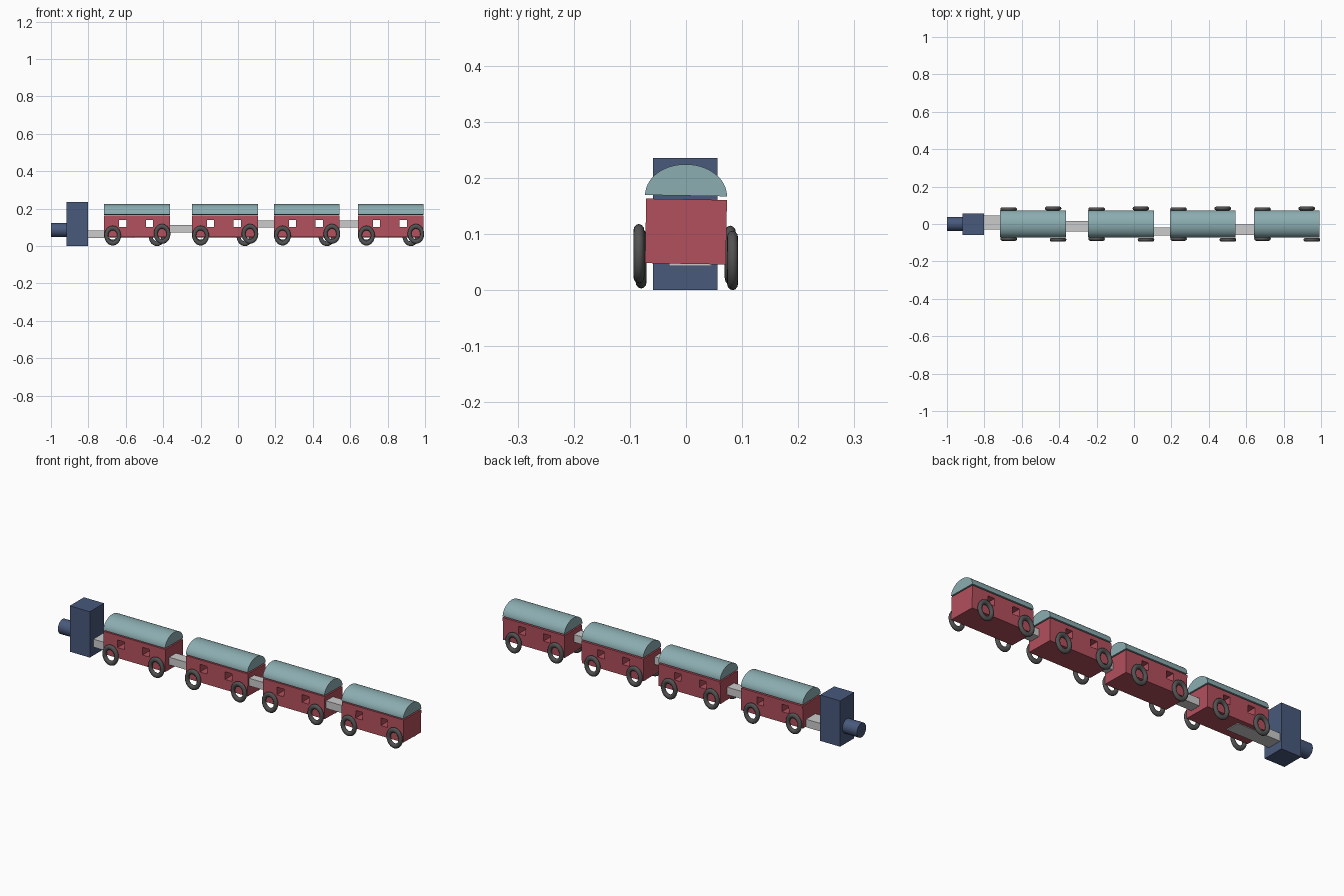
import bpy, bmesh, math
from mathutils import Matrix, Vector

if "Cube" in bpy.data.objects:
    bpy.data.objects.remove(bpy.data.objects["Cube"])

TILT = math.radians(-1.0)  # the carriages lean very slightly


def material(name, rgb):
    m = bpy.data.materials.new(name)
    m.diffuse_color = (*rgb, 1)
    m.use_nodes = True
    m.node_tree.nodes["Principled BSDF"].inputs["Base Color"].default_value = m.diffuse_color
    return m


RED = material("red_paint", (0.45, 0.08, 0.11))
TEAL = material("teal_paint", (0.26, 0.42, 0.44))
NAVY = material("navy_paint", (0.065, 0.10, 0.20))
RUBBER = material("dark_rubber", (0.085, 0.085, 0.085))


def finish(name, bm, mat=None, smooth=False):
    bmesh.ops.recalc_face_normals(bm, faces=bm.faces)
    me = bpy.data.meshes.new(name)
    bm.to_mesh(me)
    bm.free()
    ob = bpy.data.objects.new(name, me)
    bpy.context.collection.objects.link(ob)
    if mat:
        me.materials.append(mat)
    if smooth:
        bpy.ops.object.select_all(action='DESELECT')
        ob.select_set(True)
        bpy.context.view_layer.objects.active = ob
        bpy.ops.object.shade_smooth_by_angle(angle=math.radians(35))
    return ob


def add_box(bm, lo, hi):
    lo, hi = Vector(lo), Vector(hi)
    bmesh.ops.create_cube(bm, size=1, matrix=Matrix.Translation((lo + hi) / 2)
                          @ Matrix.Diagonal((*(hi - lo), 1)))


def box(name, lo, hi, mat=None):
    bm = bmesh.new()
    add_box(bm, lo, hi)
    return finish(name, bm, mat)


def lean(ob, z):
    ob.data.transform(Matrix.Translation((0, 0, z)) @ Matrix.Rotation(TILT, 4, 'X')
                      @ Matrix.Translation((0, 0, -z)))


def car_body(name, x):
    # solid body with two window tunnels
    body = box(name, (x, -0.072, 0.047), (x + 0.352, 0.072, 0.162), RED)
    bm = bmesh.new()
    for wx in (0.080, 0.223):
        add_box(bm, (x + wx, -0.2, 0.101), (x + wx + 0.039, 0.2, 0.140))
    cutter = finish(name + "_window_cutter", bm)
    cutter.hide_render = True
    cutter.hide_viewport = True
    lean(body, 0.105)
    cut = body.modifiers.new("windows", 'BOOLEAN')
    cut.operation = 'DIFFERENCE'
    cut.solver = 'EXACT'
    cut.object = cutter


def car_roof(name, x):
    # half-ellipse arch swept along the carriage
    bm = bmesh.new()
    n = 28
    arc = [bm.verts.new((x, 0.073 * math.cos(math.pi * i / n),
                         0.1685 + 0.056 * math.sin(math.pi * i / n))) for i in range(n + 1)]
    face = bm.faces.new(arc)
    ext = bmesh.ops.extrude_face_region(bm, geom=[face], use_keep_orig=True)
    verts = [v for v in ext["geom"] if isinstance(v, bmesh.types.BMVert)]
    bmesh.ops.translate(bm, vec=(0.352, 0, 0), verts=verts)
    lean(finish(name, bm, TEAL, True), 0.1685)


def wheel(name, centre):
    # ring-shaped tyre, slightly taller than wide
    bpy.ops.mesh.primitive_torus_add(major_segments=36, minor_segments=12,
                                     major_radius=0.034, minor_radius=0.0105)
    ob = bpy.context.object
    ob.name = name
    ob.data.transform(Matrix.Translation(centre) @ Matrix.Diagonal((1, 0.95, 1.19, 1))
                      @ Matrix.Rotation(math.pi / 2, 4, 'X'))
    ob.data.materials.append(RUBBER)
    bpy.ops.object.shade_smooth_by_angle(angle=math.radians(40))


# engine: tall cab with a round nose
box("engine_cab", (-0.917, -0.059, 0), (-0.803, 0.056, 0.236), NAVY)
bm = bmesh.new()
bmesh.ops.create_cone(bm, cap_ends=True, segments=32, radius1=0.037, radius2=0.037, depth=0.10,
                      matrix=Matrix.Translation((-0.95, 0, 0.086))
                      @ Matrix.Rotation(math.pi / 2, 4, 'Y'))
finish("engine_nose", bm, NAVY, True)

# carriages
WHEELS = {"near_front": (0.046, -0.080, 0.056), "near_rear": (0.310, -0.084, 0.065),
          "far_front": (0.046, 0.079, 0.062), "far_rear": (0.283, 0.083, 0.053)}
for i, x in enumerate((-0.716, -0.246, 0.192, 0.641), 1):
    car_body(f"carriage_{i}_body", x)
    car_roof(f"carriage_{i}_roof", x)
    for label, (wx, wy, wz) in WHEELS.items():
        wheel(f"carriage_{i}_wheel_{label}", (x + wx, wy, wz))

# couplings between the vehicles
COUPLINGS = [((-0.83, -0.030, 0.043), (-0.56, 0.046, 0.084)),
             ((-0.39, -0.040, 0.073), (-0.22, 0.016, 0.112)),
             ((0.08, -0.062, 0.099), (0.22, -0.019, 0.138)),
             ((0.52, -0.060, 0.099), (0.67, -0.004, 0.138))]
for i, (lo, hi) in enumerate(COUPLINGS, 1):
    box(f"coupling_{i}", lo, hi)
